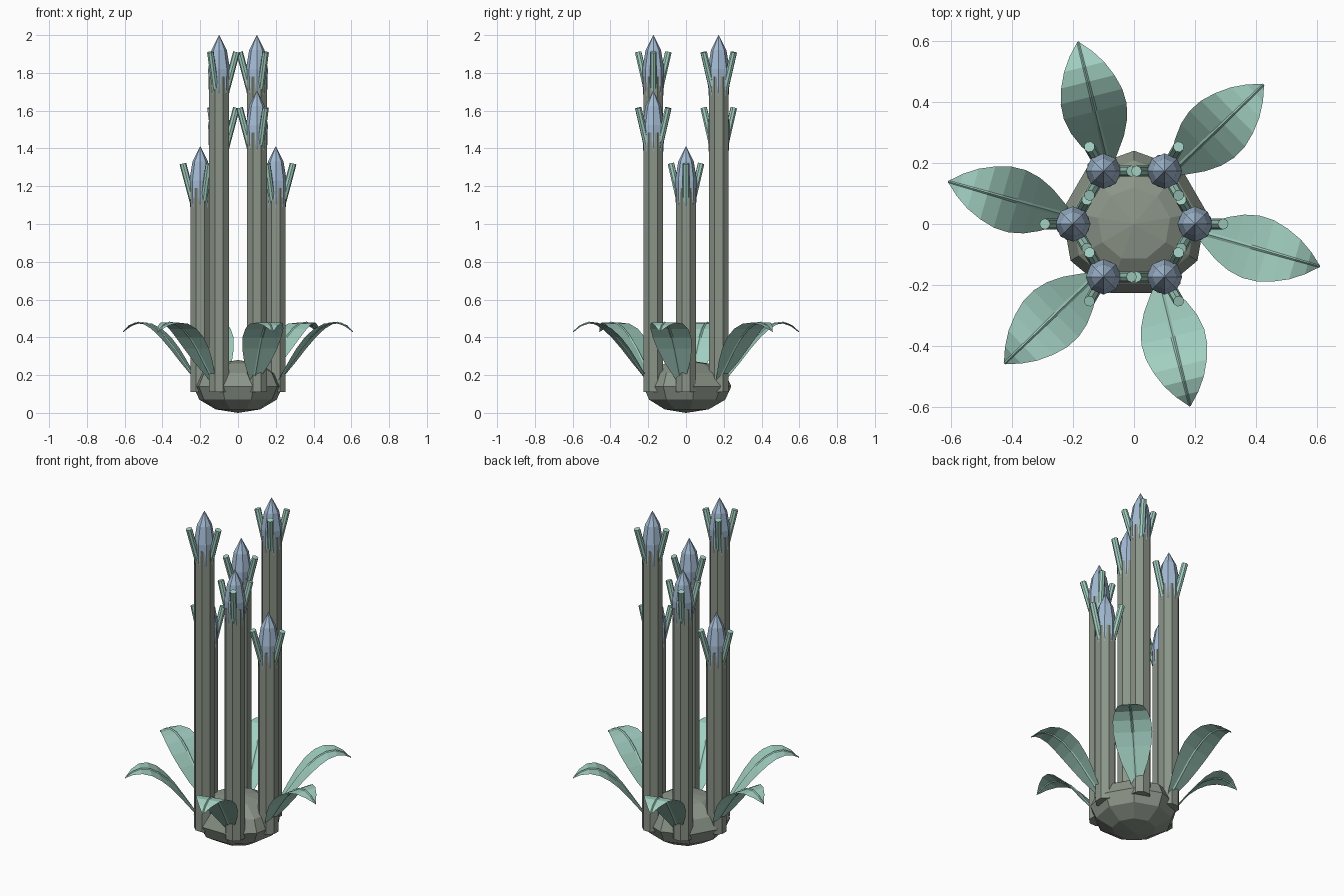
import bpy, bmesh, math
from math import pi, radians, sin, cos
from mathutils import Vector, Matrix

cube = bpy.data.objects.get("Cube")
if cube:
    bpy.data.objects.remove(cube, do_unlink=True)


def material(name, rgb):
    m = bpy.data.materials.new(name)
    m.use_nodes = True
    m.diffuse_color = (*rgb, 1)
    m.node_tree.nodes["Principled BSDF"].inputs["Base Color"].default_value = (*rgb, 1)
    return m


GREY = material("stone_grey", (0.26, 0.30, 0.25))
BLUE = material("bud_blue", (0.37, 0.50, 0.66))
GREEN = material("leaf_green", (0.36, 0.62, 0.53))


def make_object(name, bm, mat):
    mesh = bpy.data.meshes.new(name)
    bm.to_mesh(mesh)
    bm.free()
    mesh.materials.append(mat)
    obj = bpy.data.objects.new(name, mesh)
    bpy.context.collection.objects.link(obj)
    return obj


def loft(bm, rings):
    """Skin a list of equal-sized closed rings and cap both ends."""
    loops = [[bm.verts.new(p) for p in ring] for ring in rings]
    n = len(loops[0])
    for a, b in zip(loops, loops[1:]):
        for i in range(n):
            j = (i + 1) % n
            bm.faces.new((a[i], a[j], b[j], b[i]))
    bm.faces.new(loops[0][::-1])
    bm.faces.new(loops[-1])


def circle(x, y, z, r, sides, turn=0.0):
    return [Vector((x + r * cos(2 * pi * i / sides + turn),
                    y + r * sin(2 * pi * i / sides + turn), z)) for i in range(sides)]


def stalk(x, y, top):
    """Octagonal stem rising from the mound."""
    bm = bmesh.new()
    loft(bm, [circle(x, y, z, 0.057, 8, pi / 8) for z in (0.11, top - 0.22)])
    make_object("stalk", bm, GREY)


def bud(x, y, top):
    """Pointed bud, given as (depth below tip, radius)."""
    profile = [(0.38, 0.049), (0.27, 0.056), (0.18, 0.058), (0.08, 0.041), (0, 0.001)]
    bm = bmesh.new()
    loft(bm, [circle(x, y, top - d, r, 8) for d, r in profile])
    make_object("bud", bm, BLUE)


def shoots(x, y, top, angle):
    """Three small tilted rods around the bud."""
    for k in range(3):
        d = Vector((cos(angle + k * 2 * pi / 3), sin(angle + k * 2 * pi / 3), 0))
        foot = Vector((x, y, top - 0.30)) + d * 0.036
        head = Vector((x, y, top - 0.09)) + d * 0.092
        axis = head - foot
        bm = bmesh.new()
        bmesh.ops.create_cone(bm, cap_ends=True, segments=8, radius1=0.018, radius2=0.018,
                              depth=axis.length)
        turn = axis.to_track_quat('Z', 'Y').to_matrix().to_4x4()
        bm.transform(Matrix.Translation((foot + head) / 2) @ turn)
        make_object("shoot", bm, GREEN)


# Leaf outline: distance along, height, half width
LEAF = [(0, 0.14, 0.008), (0.04, 0.20, 0.038), (0.09, 0.27, 0.072), (0.14, 0.34, 0.095),
        (0.19, 0.40, 0.106), (0.24, 0.445, 0.104), (0.29, 0.472, 0.09),
        (0.34, 0.478, 0.068), (0.385, 0.462, 0.038), (0.425, 0.43, 0.002)]


def leaf(angle):
    place = (Matrix.Rotation(angle, 4, 'Z') @ Matrix.Translation((0.2, -0.022, 0))
             @ Matrix.Rotation(radians(-16), 4, 'Z'))
    # Arched blade
    bm = bmesh.new()
    rows = [[bm.verts.new((s, side * w, z)) for side in (-1, 0, 1)] for s, z, w in LEAF]
    for a, b in zip(rows, rows[1:]):
        for i in range(2):
            bm.faces.new((a[i], b[i], b[i + 1], a[i + 1]))
    bm.transform(place)
    make_object("leaf_blade", bm, GREEN)
    # Tapering midrib
    bm = bmesh.new()
    rings = []
    for s, z, w in LEAF:
        r = 0.009 - 0.012 * s
        rings.append([Vector((s, r * cos(t), z + r * sin(t)))
                      for t in (0, pi / 2, pi, 3 * pi / 2)])
    loft(bm, rings)
    bm.transform(place)
    make_object("leaf_midrib", bm, GREEN)


# Faceted mound at the foot
bm = bmesh.new()
bmesh.ops.create_uvsphere(bm, u_segments=9, v_segments=6, radius=1)
bm.transform(Matrix.Translation((0, 0, 0.14)) @ Matrix.Diagonal((0.24, 0.24, 0.14, 1)))
make_object("mound", bm, GREY)

# Ring of six stalks, each with bud, shoots and leaf
for n in range(6):
    a = n * pi / 3
    x, y = 0.2 * cos(a), 0.2 * sin(a)
    top = (1.41, 2.0, 1.705)[n % 3]
    stalk(x, y, top)
    bud(x, y, top)
    shoots(x, y, top, a)
    leaf(a)
